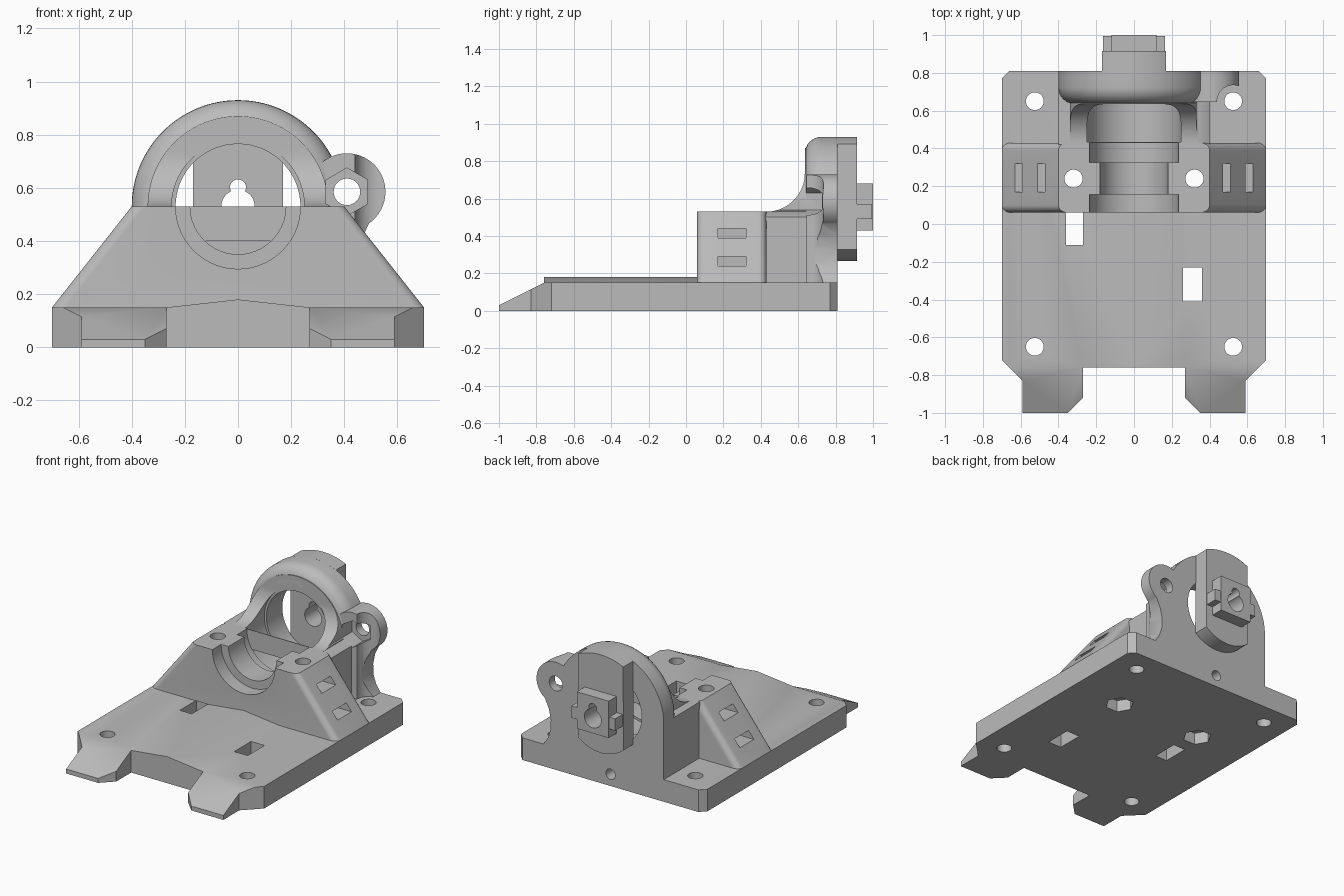
import bpy, bmesh, math

cube = bpy.data.objects.get("Cube")
if cube:
    bpy.data.objects.remove(cube, do_unlink=True)

grey = bpy.data.materials.new("plain grey")
grey.use_nodes = True
colour = (0.5, 0.5, 0.5, 1)
grey.diffuse_color = colour
grey.node_tree.nodes["Principled BSDF"].inputs["Base Color"].default_value = colour

AXIS_Z = 0.53      # height of the bearing axis


def arc(cx, cy, r, start=0, end=360, n=64):
    """Points on an arc; a full turn leaves out the repeated last point."""
    steps = n if abs(end - start) == 360 else n - 1
    angles = [math.radians(start + (end - start) * i / steps) for i in range(n)]
    return [(cx + r * math.cos(a), cy + r * math.sin(a)) for a in angles]


def rect(x0, x1, y0, y1):
    return [(x0, y0), (x1, y0), (x1, y1), (x0, y1)]


def prism(name, pts, axis, lo, hi, bevel=0, pick=None):
    """Extrude a flat profile along an axis, optionally rounding picked edges."""
    place = {"x": lambda p, t: (t, p[0], p[1]),
             "y": lambda p, t: (p[0], t, p[1]),
             "z": lambda p, t: (p[0], p[1], t)}[axis]
    bm = bmesh.new()
    a = [bm.verts.new(place(p, lo)) for p in pts]
    b = [bm.verts.new(place(p, hi)) for p in pts]
    bm.faces.new(a)
    bm.faces.new(b)
    for i in range(len(pts)):
        j = (i + 1) % len(pts)
        bm.faces.new((a[i], a[j], b[j], b[i]))
    bmesh.ops.recalc_face_normals(bm, faces=bm.faces)
    if bevel:
        edges = [e for e in bm.edges if pick(e.verts[0].co, e.verts[1].co)]
        bmesh.ops.bevel(bm, geom=edges, offset=bevel, segments=8, profile=0.5,
                        affect="EDGES", clamp_overlap=False)
    mesh = bpy.data.meshes.new(name)
    bm.to_mesh(mesh)
    bm.free()
    obj = bpy.data.objects.new(name, mesh)
    bpy.context.collection.objects.link(obj)
    mesh.materials.append(grey)
    return obj


def cut(obj, cutters, operation="DIFFERENCE"):
    """Apply boolean cutters to a part."""
    for c in cutters:
        mod = obj.modifiers.new("cut", "BOOLEAN")
        mod.operation, mod.solver, mod.object = operation, "EXACT", c
    bpy.context.view_layer.update()
    dg = bpy.context.evaluated_depsgraph_get()
    mesh = bpy.data.meshes.new_from_object(obj.evaluated_get(dg))
    obj.modifiers.clear()
    obj.data = mesh


def arch(r, foot):
    return [(r, foot)] + arc(0, AXIS_Z, r, 0, 180, 65) + [(-r, foot)]


helpers = []


def cutter(*args):
    obj = prism("cutter", *args)
    obj.hide_render = True
    helpers.append(obj)
    return obj


# Shared cutters: bolt holes, nut pockets, stepped bearing bore
bolts = [cutter(arc(s * 0.32, 0.24, 0.048, n=32), "z", -0.2, 0.8) for s in (-1, 1)]
bore = [cutter(arc(0, AXIS_Z, r), "y", lo, hi) for r, lo, hi in
        ((0.235, -0.1, 0.155), (0.18, 0.1, 0.4), (0.235, 0.325, 0.5),
         (0.25, 0.435, 0.64), (0.235, 0.6, 0.95))]
nut_pocket = cutter(arc(0.41, 0.585, 0.09, 30, 390, 6), "y", 0.4, 0.75)
nut_hole = cutter(arc(0.41, 0.585, 0.05, n=32), "y", 0.4, 0.95)
back_hole = cutter(arc(0, 0.08, 0.035, n=32), "y", 0.6, 0.95)

# Base plate with a shallow front ridge, clipped corners and two wedge tabs
half = [(0.27, -0.76), (0.27, -0.92), (0.35, -1), (0.59, -1), (0.59, -0.83),
        (0.7, -0.72), (0.7, 0.77), (0.66, 0.81)]
outline = half + [(-x, y) for x, y in reversed(half)]
base = prism("base_plate", [(-0.7, 0), (0.7, 0), (0.7, 0.15), (0.27, 0.15), (0, 0.18),
                            (-0.27, 0.15), (-0.7, 0.15)], "y", -1.05, 0.85)
cut(base, [cutter(outline, "z", -0.1, 0.4)], "INTERSECT")
base_cuts = [cutter([(-1.1, -0.02), (-0.76, 0.15), (-0.76, 0.4), (-1.1, 0.4)], "x", -1, 1),
             cutter(rect(-0.36, -0.27, -0.11, 0.07), "z", -0.2, 0.4),
             cutter(rect(0.26, 0.36, -0.41, -0.23), "z", -0.2, 0.4), back_hole]
for s in (-1, 1):
    base_cuts += [cutter(arc(s * 0.525, y, 0.047, n=32), "z", -0.2, 0.4) for y in (-0.65, 0.65)]
    base_cuts.append(cutter(arc(s * 0.32, 0.24, 0.09, n=6), "z", -0.2, 0.08))
cut(base, base_cuts + bolts)

# Front clamp block with sloping sides, rounded slope edges and strap slots
block = prism("clamp_block", [(-0.7, 0.15), (0.7, 0.15), (0.4, AXIS_Z), (-0.4, AXIS_Z)],
              "y", 0.06, 0.43, 0.04,
              lambda a, b: abs(a.y - b.y) < 0.01 and abs(a.z - b.z) > 0.1)
slots = []
for s in (-1, 1):
    for inner, z in ((0.38, 0.39), (0.5, 0.24)):
        slots.append(cutter(rect(0.17, 0.32, z, z + 0.05), "x", *sorted((s * inner, s * 0.8))))
cut(block, slots + bolts + bore[:3])

# Body between the block and the ring
saddle = prism("saddle_body", rect(-0.4, 0.4, 0.14, AXIS_Z), "y", 0.42, 0.808)
cut(saddle, bore[2:] + [nut_pocket, nut_hole, back_hole])

# Concave web sweeping up from the body to the ring
web = prism("ring_web", arch(0.34, 0.4), "y", 0.43, 0.68)
sweep = [(0.3, AXIS_Z)] + arc(0.43, 0.735, 0.205, -90, 0, 24) + [(0.635, 1.2), (0.3, 1.2)]
cut(web, [cutter(sweep, "x", -1, 1)] + bore[3:] + [nut_pocket, nut_hole])

# Rounded bearing ring on an upright wall
ring = prism("bearing_ring", arch(0.4, 0.14), "y", 0.635, 0.81, 0.09,
             lambda a, b: a.y < 0.7 and b.y < 0.7 and (a.z > 0.2 or b.z > 0.2))
cut(ring, bore[3:] + [nut_pocket, nut_hole])

# Side lug with a hexagonal nut pocket, hollowed beside the mounting hole
lug = prism("nut_lug", arc(0.41, 0.585, 0.145, 135, -55, 40) +
            [(0.462, 0.4), (0.448, 0.33), (0.45, 0.26), (0.47, 0.2), (0.51, 0.14),
             (0.32, 0.14)], "y", 0.645, 0.81)
cut(lug, [cutter(arc(0.525, 0.65, 0.085), "z", 0.1, 1), nut_pocket, nut_hole, bore[4]])

# Rear plate and cross-shaped coupling, sharing a keyhole
keyhole = [cutter(arc(0, AXIS_Z, 0.063, n=40), "y", 0.7, 1.2),
           cutter(arc(0, 0.602, 0.03, n=32), "y", 0.7, 1.2),
           cutter(rect(-0.026, 0.026, AXIS_Z, 0.602), "y", 0.7, 1.2)]
plate = prism("rear_plate", arc(0, AXIS_Z, 0.4, 65, 115, 24) +
              arc(0, AXIS_Z, 0.265, 230, 310, 24), "y", 0.805, 0.915)
cut(plate, keyhole)
boss = prism("coupling_boss", rect(-0.12, 0.12, 0.43, 0.68), "y", 0.9, 1)
cut(boss, keyhole)
arms = [prism(f"coupling_arm_{side}", rect(*sorted((s * 0.11, s * 0.165)), 0.49, 0.57),
              "y", 0.9, 0.995) for side, s in (("left", 1), ("right", -1))]

# Tidy up helpers and smooth the curved faces
for h in helpers:
    bpy.data.objects.remove(h, do_unlink=True)
bpy.ops.object.select_all(action="DESELECT")
for part in [base, block, saddle, web, ring, lug, plate, boss] + arms:
    part.select_set(True)
    bpy.context.view_layer.objects.active = part
bpy.ops.object.shade_smooth_by_angle(angle=math.radians(30))
